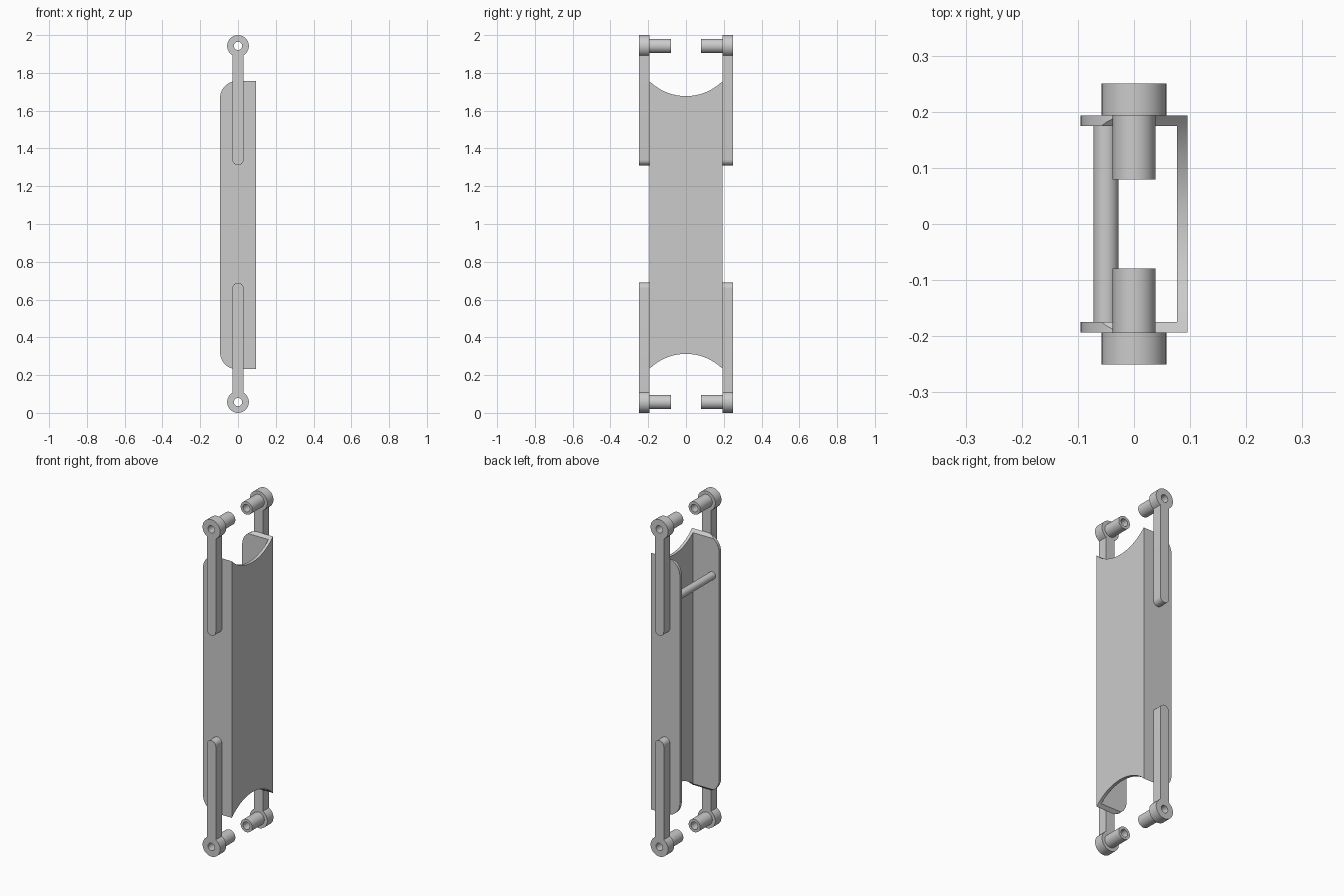
import bpy, bmesh
from math import sin, cos, pi, asin

cube = bpy.data.objects.get("Cube")
if cube:
    bpy.data.objects.remove(cube, do_unlink=True)

grey = bpy.data.materials.new("plain grey")
grey.use_nodes = True
colour = (0.6, 0.6, 0.6, 1)
grey.diffuse_color = colour
grey.node_tree.nodes["Principled BSDF"].inputs["Base Color"].default_value = colour


def arc(cx, cz, r, a0, a1, n=16):
    return [(cx + r * cos(a0 + (a1 - a0) * i / n), cz + r * sin(a0 + (a1 - a0) * i / n))
            for i in range(n + 1)]


def prism(name, outline, lo, hi, axis="y"):
    """Extrude an outline along y (points are x, z) or along x (points are y, z)."""
    bm = bmesh.new()
    place = (lambda u, v, d: (u, d, v)) if axis == "y" else (lambda u, v, d: (d, u, v))
    face = bm.faces.new([bm.verts.new(place(u, v, lo)) for u, v in outline])
    moved = bmesh.ops.extrude_face_region(bm, geom=[face])["geom"]
    shift = place(0, 0, hi - lo)
    bmesh.ops.translate(bm, vec=shift, verts=[g for g in moved if isinstance(g, bmesh.types.BMVert)])
    bmesh.ops.recalc_face_normals(bm, faces=bm.faces)
    mesh = bpy.data.meshes.new(name)
    bm.to_mesh(mesh)
    bm.free()
    mesh.materials.append(grey)
    ob = bpy.data.objects.new(name, mesh)
    bpy.context.collection.objects.link(ob)
    return ob


def disc(name, cu, cv, r, lo, hi, axis="y", n=48):
    return prism(name, arc(cu, cv, r, 0, 2 * pi, n)[:-1], lo, hi, axis)


def combine(ob, others, operation):
    """Apply a boolean with each helper, then discard the helper."""
    for other in others:
        other.hide_render = True
        mod = ob.modifiers.new("boolean", "BOOLEAN")
        mod.operation, mod.object, mod.solver = operation, other, "EXACT"
        dg = bpy.context.evaluated_depsgraph_get()
        mesh = bpy.data.meshes.new_from_object(ob.evaluated_get(dg))
        ob.modifiers.clear()
        ob.data = mesh
        bpy.data.objects.remove(other, do_unlink=True)


def smooth(ob):
    bpy.ops.object.select_all(action="DESELECT")
    ob.select_set(True)
    bpy.context.view_layer.objects.active = ob
    bpy.ops.object.shade_smooth_by_angle()


# Channel: side outline with two rounded corners, hollowed and scooped at both ends
W, D, T = 0.095, 0.193, 0.018
TOP, BOTTOM, FILLET = 1.757, 0.231, 0.09
outline = [(W, BOTTOM), (W, TOP)]
outline += arc(FILLET - W, TOP - FILLET, FILLET, pi / 2, pi)
outline += arc(FILLET - W, BOTTOM + FILLET, FILLET, pi, 1.5 * pi)
channel = prism("channel", outline, -D, D)
hollow = prism("hollow_cutter", [(-1, -1), (W - T, -1), (W - T, 3), (-1, 3)], T - D, D - T)
SCOOP = 0.275
scoops = [disc("scoop_cutter", 0, z, SCOOP, -1, 1, "x", 96) for z in (1.952, 0.0375)]
combine(channel, [hollow] + scoops, "DIFFERENCE")
smooth(channel)

# Cross rod between the two flanges
smooth(disc("cross_rod", -0.05, 1.52, 0.0225, T / 2 - D, D - T / 2, n=32))

# Four arms: a rounded bar with an eye, and a hollow pin pointing inward
EYE, BAR, EYE_Z, END_Z = 0.0575, 0.029, 1.9425, 1.34
a = asin(BAR / EYE)
profile = arc(0, EYE_Z, EYE, a - pi / 2, 1.5 * pi - a, 40) + arc(0, END_Z, BAR, pi, 2 * pi)
for v_name, flip in (("upper", False), ("lower", True)):
    eye_z = 2 - EYE_Z if flip else EYE_Z
    shape = [(x, 2 - z if flip else z) for x, z in profile]
    for h_name, side in (("front", -1), ("back", 1)):
        arm = prism(f"{v_name}_{h_name}_arm", shape, *sorted((side * D, side * 0.25)))
        pin = disc("pin", 0, eye_z, 0.038, *sorted((side * 0.079, side * 0.22)))
        bore = disc("bore_cutter", 0, eye_z, 0.022, *sorted((side * 0.03, side * 0.3)))
        combine(arm, [pin], "UNION")
        combine(arm, [bore], "DIFFERENCE")
        smooth(arm)
